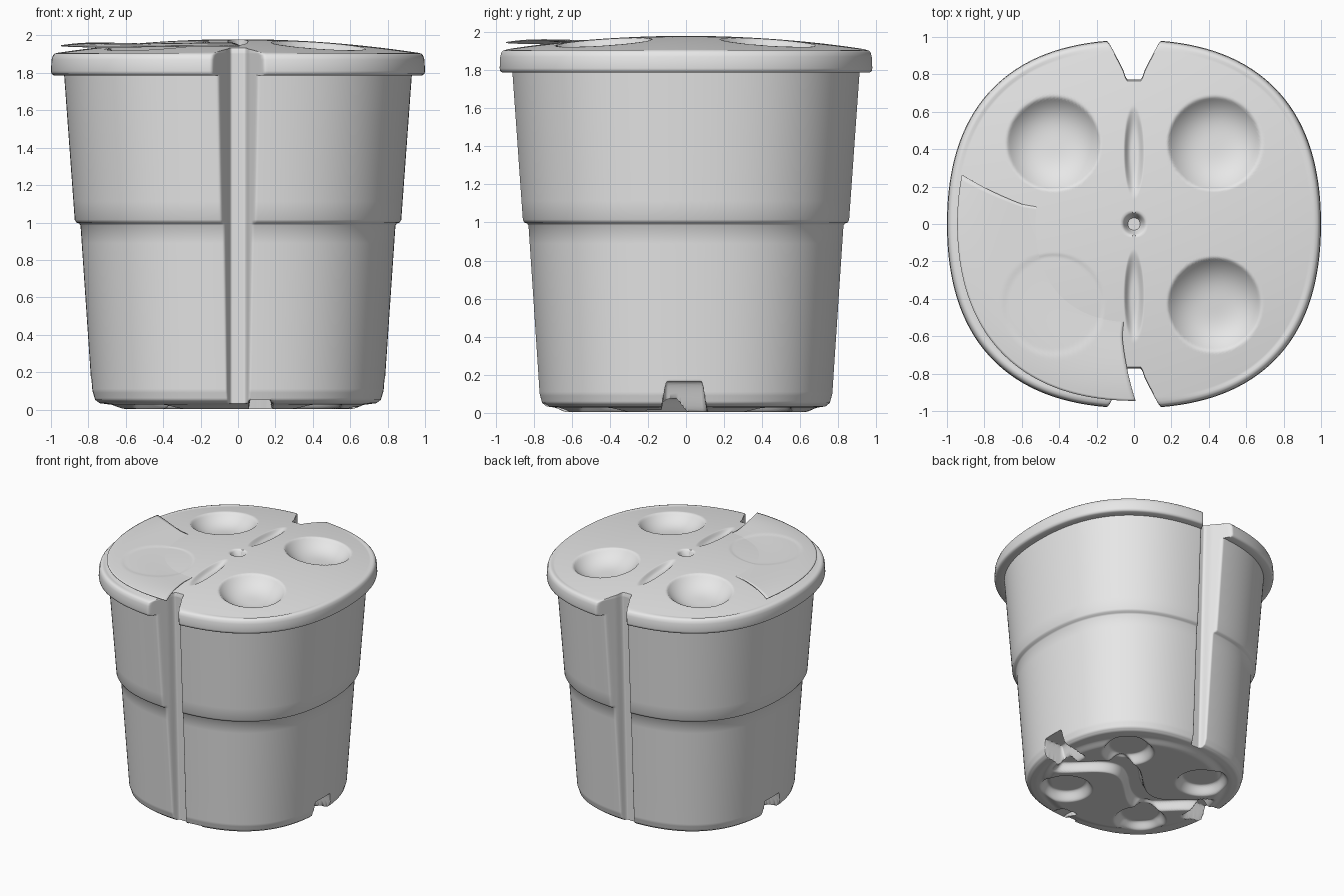
import bpy, bmesh, math

cube = bpy.data.objects.get("Cube")
if cube:
    bpy.data.objects.remove(cube)

# Single plastic colour
plastic = bpy.data.materials.new("light grey plastic")
plastic.use_nodes = True
COLOUR = (0.8, 0.8, 0.8, 1)
plastic.diffuse_color = COLOUR
plastic.node_tree.nodes["Principled BSDF"].inputs["Base Color"].default_value = COLOUR

STEPS = 480
SQUASH = 0.985         # slightly shallower front to back
BULGE = 0.055          # fuller corners than a true circle
DISH = 0.43            # offset of the round recesses


def smooth(t):
    t = max(0.0, min(1.0, t))
    return t * t * (3 - 2 * t)


def lerp(a, b, t):
    return a + (b - a) * t


def soft_min(a, b, k=0.015):
    h = max(k - abs(a - b), 0) / k
    return min(a, b) - h * h * k / 4


def chain(points, spacing):
    """Resample a profile polyline so rings are no further apart than spacing."""
    result = [points[0]]
    for (r0, z0), (r1, z1) in zip(points, points[1:]):
        count = max(1, math.ceil(math.hypot(r1 - r0, z1 - z0) / spacing))
        result += [(lerp(r0, r1, i / count), lerp(z0, z1, i / count))
                   for i in range(1, count + 1)]
    return result


def angles():
    """Ring angles, packed closer at the front, back and sides."""
    for i in range(STEPS):
        a = math.tau * i / STEPS
        yield a - 0.15 * math.sin(4 * a)


def outline(r, a, z):
    """Point on a ring, pushed in by the vertical grooves at front and back."""
    r *= 1 + BULGE * math.sin(2 * a) ** 2
    x, y = r * math.cos(a), r * math.sin(a) * SQUASH
    floor = 0.71 + 0.033 * z
    ramp = max(0, abs(x) - 0.03) * 1.9
    limit = floor + ramp * smooth(ramp / 0.06)
    return x, math.copysign(soft_min(abs(y), limit), y)


def finish(name, bm, angle):
    bmesh.ops.remove_doubles(bm, verts=bm.verts, dist=0.0004)
    bmesh.ops.recalc_face_normals(bm, faces=bm.faces)
    mesh = bpy.data.meshes.new(name)
    bm.to_mesh(mesh)
    bm.free()
    mesh.materials.append(plastic)
    ob = bpy.data.objects.new(name, mesh)
    bpy.context.collection.objects.link(ob)
    bpy.ops.object.select_all(action="DESELECT")
    ob.select_set(True)
    bpy.context.view_layer.objects.active = ob
    bpy.ops.object.shade_smooth_by_angle(angle=math.radians(angle))
    return ob


def bridge(bm, rows, closed=True):
    for low, high in zip(rows, rows[1:]):
        n = len(low)
        for i in range(n if closed else n - 1):
            j = (i + 1) % n
            bm.faces.new((low[i], low[j], high[j], high[i]))


def lathe(name, profile, height, cap_first):
    """Revolve a profile and close one end with a sculpted cap."""
    bm = bmesh.new()
    ring_angles = list(angles())
    rows = [[(*outline(r, a, z), z) for a in ring_angles] for r, z in profile]
    edge = rows[0] if cap_first else rows[-1]
    cap = [[(x * (1 - i / 90), y * (1 - i / 90), None) for x, y, z in edge]
           for i in range(1, 90)]
    rows = cap[::-1] + rows if cap_first else rows + cap
    verts = [[bm.verts.new((x, y, height(x, y, z))) for x, y, z in row] for row in rows]
    bridge(bm, verts)
    bm.faces.new(verts[0] if cap_first else verts[-1])
    return finish(name, bm, 55)


# Tub: tapered wall with a step halfway, arched side notches, sculpted underside
def tub_height(x, y, z):
    r = math.hypot(x, y)
    if z is None:
        z = 0.004 + 0.024 * smooth((r - 0.62) / 0.08)
        hollow = math.hypot(abs(x) - 0.36, abs(y) - 0.36)
        z += 0.07 * smooth((0.2 - hollow) / 0.06)
        bend = 0.14 * math.sin(x * 7)
        z += 0.07 * smooth((0.11 - abs(y - bend)) / 0.05) * smooth((0.66 - r) / 0.08)
    if abs(x) > 0.5:
        arch = 0.165 * smooth((0.125 - abs(y + 0.01)) / 0.035)
        z = max(z, arch * smooth((abs(x) - 0.55) / 0.08))
    if 0.06 < x < 0.18 and y < -0.6:
        z = max(z, 0.05)
    return z


wall = chain([(0.7, 0.028), (0.745, 0.034), (0.768, 0.052), (0.782, 0.1),
              (0.79, 0.22)], 0.012)
wall += chain([(0.79, 0.22), (0.842, 0.985), (0.85, 0.995), (0.865, 1.0),
               (0.873, 1.015), (0.93, 1.795)], 0.1)[1:]
lathe("tub", wall, tub_height, True)


# Lid: rolled rim, low dome, three round recesses, two slots and a centre hole
def dome(r):
    return 1.98 - 0.073 * (r / 0.965) ** 2


def flap_mark(x, y):
    """Faint round impression in the covered quarter."""
    return 0.004 * smooth((0.275 - math.hypot(x + DISH, y + DISH)) / 0.02)


def lid_height(x, y, z):
    if z is not None:
        return z
    z = dome(math.hypot(x, y)) - flap_mark(x, y)
    if x > 0 or y > 0:
        d = math.hypot(abs(x) - DISH, abs(y) - DISH)
        z -= 0.1 * max(0, 1 - (d / 0.25) ** 3)
    slot = (x / 0.055) ** 2 + ((abs(y) - 0.385) / 0.25) ** 2
    z -= 0.035 * smooth(1 - slot)
    return z - 0.07 * smooth((0.062 - math.hypot(x, y)) / 0.03)


rim = [(0.92, 1.79), (0.985, 1.787), (0.997, 1.795), (1.0, 1.81), (0.997, 1.87),
       (0.99, 1.893), (0.98, 1.903), (0.965, 1.907)]
lathe("lid", rim, lid_height, False)


# Flap: thin curved sheet lying over the front quarter of the lid
bm = bmesh.new()
rows = []
for i in range(41):
    r = lerp(0.45, 0.945, i / 40)
    out = max(0, (r - 0.6) / 0.345)
    start = math.radians(lerp(170, 164, out))
    end = math.radians(lerp(264, 270.5, out))
    row = []
    for j in range(61):
        a = lerp(start, end, j / 60)
        stretch = 1 + 0.8 * BULGE * math.sin(2 * a) ** 2
        x, y = r * stretch * math.cos(a), r * stretch * math.sin(a)
        z = dome(r * stretch) - 0.008 + 0.043 * smooth((r - 0.42) / 0.5)
        row.append(bm.verts.new((x, y, z - flap_mark(x, y))))
    rows.append(row)
bridge(bm, rows, closed=False)
flap = finish("lid_flap", bm, 35)
sheet = flap.modifiers.new("thickness", "SOLIDIFY")
sheet.thickness = 0.006
sheet.offset = 0
